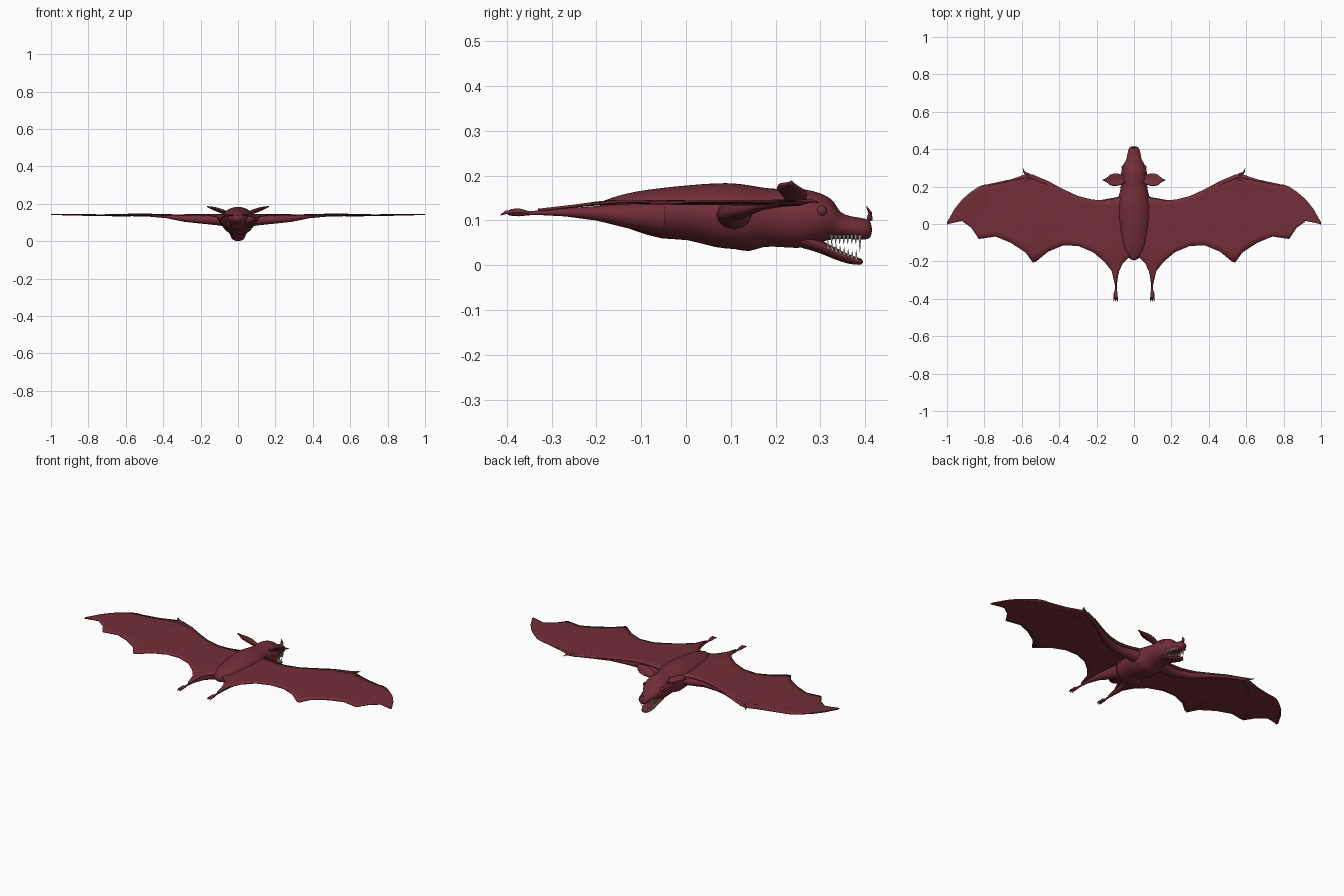
import bpy, bmesh, math
from mathutils import Vector


def material(name, colour):
    m = bpy.data.materials.new(name)
    m.diffuse_color = (*colour, 1)
    return m


HIDE = material("dark red hide", (0.17, 0.027, 0.038))
IVORY = material("ivory", (0.75, 0.70, 0.62))


def finish(name, bm, mat=HIDE, mirror=False, solid=0.0, subsurf=0, angle=50):
    bmesh.ops.recalc_face_normals(bm, faces=bm.faces)
    me = bpy.data.meshes.new(name)
    bm.to_mesh(me)
    bm.free()
    me.shade_smooth()
    me.set_sharp_from_angle(angle=math.radians(angle))
    me.materials.append(mat)
    ob = bpy.data.objects.new(name, me)
    bpy.context.collection.objects.link(ob)
    if mirror:
        mod = ob.modifiers.new("mirror", 'MIRROR')
        mod.use_clip = True
    if solid:
        mod = ob.modifiers.new("thickness", 'SOLIDIFY')
        mod.thickness, mod.offset = solid, 0
    if subsurf:
        mod = ob.modifiers.new("smooth", 'SUBSURF')
        mod.levels = mod.render_levels = subsurf
    return ob


def skin(bm, rings):
    """Join closed rings of points and cap both ends."""
    loops = [[bm.verts.new(p) for p in r] for r in rings]
    n = len(loops[0])
    for a, b in zip(loops, loops[1:]):
        for i in range(n):
            bm.faces.new((a[i], a[(i + 1) % n], b[(i + 1) % n], b[i]))
    bm.faces.new(loops[0])
    bm.faces.new(loops[-1])


def lengthwise(name, sections, n=20, **kw):
    """Loft along y from (y, top, bottom, half width)."""
    bm = bmesh.new()
    rings = []
    for y, top, bot, w in sections:
        ang = [2 * math.pi * i / n for i in range(n)]
        rings.append([(w * math.cos(a), y, (top + bot) / 2 + (top - bot) / 2 * math.sin(a))
                      for a in ang])
    skin(bm, rings)
    return finish(name, bm, **kw)


def add_tube(bm, path, n=8):
    """Tapered tube through (x, y, z, radius, vertical flattening)."""
    pts = [Vector(p[:3]) for p in path]
    rings = []
    for i, p in enumerate(path):
        d = (pts[min(i + 1, len(pts) - 1)] - pts[max(i - 1, 0)]).normalized()
        ref = Vector((0, 0, 1)) if abs(d.z) < 0.8 else Vector((0, 1, 0))
        side = d.cross(ref).normalized()
        up = side.cross(d)
        rings.append([pts[i] + p[3] * (side * math.cos(a) + up * p[4] * math.sin(a))
                      for a in (2 * math.pi * k / n for k in range(n))])
    skin(bm, rings)


def tubes(name, paths, n=8, **kw):
    bm = bmesh.new()
    for p in paths:
        add_tube(bm, p, n)
    return finish(name, bm, **kw)


def sheet(name, rows, **kw):
    bm = bmesh.new()
    vs = [[bm.verts.new(p) for p in r] for r in rows]
    for a, b in zip(vs, vs[1:]):
        for i in range(len(a) - 1):
            bm.faces.new((a[i], a[i + 1], b[i + 1], b[i]))
    return finish(name, bm, **kw)


# Furry body with the upper half of the head
lengthwise("body_and_head", [
    (-0.195, 0.140, 0.110, 0.012), (-0.17, 0.150, 0.098, 0.042), (-0.12, 0.165, 0.078, 0.068),
    (-0.05, 0.174, 0.054, 0.080), (0.0, 0.179, 0.060, 0.086), (0.07, 0.185, 0.035, 0.093),
    (0.11, 0.184, 0.037, 0.092), (0.14, 0.180, 0.026, 0.087), (0.17, 0.174, 0.042, 0.076),
    (0.21, 0.170, 0.040, 0.070), (0.25, 0.173, 0.036, 0.072), (0.285, 0.167, 0.042, 0.070),
    (0.315, 0.156, 0.056, 0.060), (0.333, 0.141, 0.058, 0.049), (0.342, 0.117, 0.058, 0.042),
    (0.37, 0.108, 0.058, 0.036), (0.40, 0.106, 0.055, 0.031), (0.416, 0.096, 0.062, 0.020)],
    subsurf=1)

# Open lower jaw
lengthwise("lower_jaw", [
    (0.24, 0.085, 0.040, 0.045), (0.28, 0.068, 0.034, 0.050), (0.31, 0.052, 0.022, 0.044),
    (0.35, 0.030, 0.005, 0.036), (0.38, 0.018, 0.000, 0.028), (0.396, 0.014, 0.001, 0.016)],
    n=16, subsurf=1)

# Teeth: small rows, plus long fangs at the front
teeth = []
for k in range(8):
    y = 0.325 + 0.009 * k
    x = 0.038 - 0.016 * k / 7
    fang = 0.030 if k == 7 else 0.013
    teeth.append([(x, y, 0.068, 0.004, 1), (x, y, 0.060 - fang, 0.0006, 1)])
    z = 0.040 - 0.027 * k / 7
    teeth.append([(x - 0.002, y - 0.008, z - 0.004, 0.004, 1),
                  (x - 0.002, y - 0.008, z + 0.015 + (0.006 if k == 7 else 0), 0.0006, 1)])
tubes("teeth", teeth, n=6, mat=IVORY, mirror=True)

# Upright nose leaf
tubes("nose_leaf", [[(0, 0.398, 0.088, 0.013, 0.8), (0, 0.410, 0.103, 0.010, 0.7),
                     (0, 0.411, 0.117, 0.007, 0.6), (0, 0.403, 0.131, 0.001, 1)]])

# Eyes
bm = bmesh.new()
bmesh.ops.create_uvsphere(bm, u_segments=12, v_segments=8, radius=0.012)
bmesh.ops.translate(bm, verts=bm.verts, vec=(0.056, 0.303, 0.121))
finish("eyes", bm, mirror=True)

# Cupped ears
base, tip = Vector((0.045, 0.238, 0.145)), Vector((0.166, 0.235, 0.186))
across, hollow = Vector((0, 0.93, -0.25)), Vector((0.25, 0.25, 0.93))
rows = []
for i in range(10):
    u = i / 9
    w = 0.018 + 0.017 * math.sin(math.pi * min(u * 1.1, 1))
    w *= min(1, (1.04 - u) * 2.6)
    rows.append([base.lerp(tip, u) + across * w * v
                 + hollow * 0.014 * (v * v - 0.7) * (1 - u) for v in
                 (-1, -0.66, -0.33, 0, 0.33, 0.66, 1)])
sheet("ears", rows, mirror=True, solid=0.006)

# Wing membrane: (x, leading edge, trailing edge)
stations = [
    (0, .15, -.175), (.03, .15, -.182), (.06, .148, -.21), (.083, .143, -.26), (.094, .14, -.33),
    (.103, .138, -.32), (.12, .134, -.25), (.16, .128, -.20), (.22, .13, -.15), (.30, .15, -.117),
    (.38, .187, -.115), (.46, .230, -.148), (.52, .255, -.198), (.54, .265, -.207),
    (.58, .266, -.152), (.66, .238, -.10), (.74, .214, -.067), (.80, .210, -.076),
    (.83, .200, -.080), (.87, .173, -.020), (.92, .130, .016), (.96, .080, .008),
    (.985, .035, .002), (1.0, .010, -.004)]


def wing_z(x, y):
    droop = 0.10 * max(0, -0.17 - y)
    ripple = 0.002 * math.sin(14 * x + 8 * y)
    return 0.141 + ripple - droop


M = 10
rows = []
for x, a, b in stations:
    ys = [a + (b - a) * j / M for j in range(M + 1)]
    rows.append([(x, y, wing_z(x, y)) for y in ys])
sheet("wing_membrane", rows, mirror=True, solid=0.006)

# Arms slung beneath the leading edge
tubes("arms", [[(0.03, 0.11, 0.110, 0.050, 0.8), (0.10, 0.105, 0.113, 0.036, 0.8),
                (0.20, 0.098, 0.116, 0.027, 0.8), (0.29, 0.12, 0.122, 0.022, 0.8),
                (0.38, 0.168, 0.134, 0.014, 0.8), (0.47, 0.218, 0.139, 0.010, 0.8),
                (0.56, 0.256, 0.140, 0.009, 0.8)]], n=12, mirror=True)

# Finger bones spreading from the wrist
fingers = []
for route in ([(.56, .256), (.66, .232), (.80, .203), (.92, .124), (.99, .012)],
              [(.56, .250), (.68, .15), (.78, .03), (.83, -.072)],
              [(.55, .250), (.575, .10), (.56, -.06), (.54, -.20)]):
    last = len(route) - 1
    fingers.append([(x, y, wing_z(x, y) - 0.001, 0.0075 - 0.004 * i / last, 0.75)
                    for i, (x, y) in enumerate(route)])
tubes("finger_bones", fingers, mirror=True)

# Hooked thumb claws
tubes("thumbs", [[(.545, .250, .140, .008, .8), (.565, .266, .142, .007, .8),
                  (.583, .272, .143, .006, .8), (.590, .283, .143, .004, .8),
                  (.594, .297, .140, .001, 1)]], mirror=True)

# Hind legs, with a thick thigh merging into the body
tubes("hind_legs", [[(.045, -.06, .108, .045, .9), (.068, -.13, .110, .032, .85),
                     (.085, -.20, .116, .019, .85), (.094, -.27, .118, .010, .9),
                     (.097, -.32, .117, .006, .9), (.097, -.36, .116, .005, .9)]],
      n=12, mirror=True)

# Feet with small splayed toes
feet = [[(.097, -.350, .116, .005, .9), (.098, -.372, .118, .011, .8),
         (.098, -.390, .118, .011, .7), (.098, -.398, .116, .006, .7)]]
for k in (-1, 0, 1):
    feet.append([(.098 + .005 * k, -.385, .118, .005, 1),
                 (.098 + .009 * k, -.402, .118, .004, 1),
                 (.098 + .010 * k, -.414, .112, .001, 1)])
tubes("feet", feet, mirror=True)
